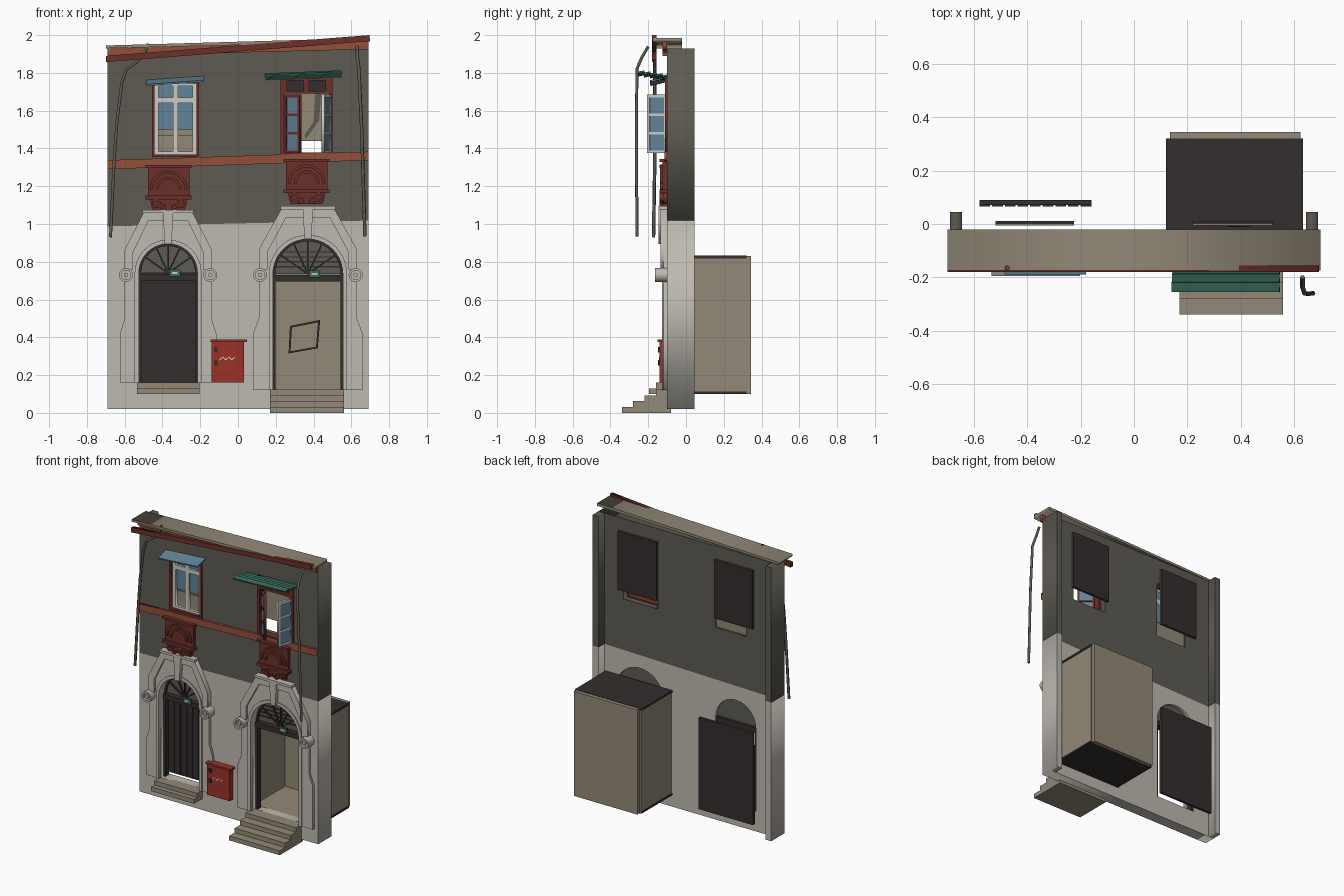
import bpy, bmesh
from math import sin, cos, pi, radians
from mathutils import Matrix, Vector

cube = bpy.data.objects.get("Cube")
if cube:
    bpy.data.objects.remove(cube, do_unlink=True)


def material(name, *rgb):
    col = [(c / 255 / 12.92 if c < 11 else ((c / 255 + 0.055) / 1.055) ** 2.4) for c in rgb] + [1]
    m = bpy.data.materials.new(name)
    m.use_nodes = True
    m.diffuse_color = col
    m.node_tree.nodes["Principled BSDF"].inputs["Base Color"].default_value = col
    return m


PALE = material("pale plaster", 190, 186, 177)
DARK = material("dark plaster", 94, 91, 82)
STONE = material("beige stone", 146, 137, 120)
WOOD = material("dark wood", 52, 46, 46)
MAROON = material("maroon", 108, 48, 42)
RUST = material("rust orange", 146, 80, 58)
RED = material("bright red", 156, 48, 40)
BLUE = material("blue glass", 98, 132, 152)
GREEN = material("green metal", 56, 104, 88)
WHITE = material("off white", 205, 203, 196)


def link(name, mesh, mat):
    ob = bpy.data.objects.new(name, mesh)
    mesh.materials.clear()
    mesh.materials.append(mat)
    bpy.context.collection.objects.link(ob)
    return ob


def box(name, x, y, z, mat, turn=None):
    """Box from (min, max) ranges, optionally turned about its centre."""
    bm = bmesh.new()
    bmesh.ops.create_cube(bm, size=1)
    for v in bm.verts:
        v.co = [c * (r[1] - r[0]) for c, r in zip(v.co, (x, y, z))]
    me = bpy.data.meshes.new(name)
    bm.to_mesh(me)
    bm.free()
    ob = link(name, me, mat)
    ob.location = [sum(r) / 2 for r in (x, y, z)]
    if turn:
        ob.rotation_euler = [radians(a) for a in turn]
    return ob


def prism(name, loops, y, mat):
    """Outline in x-z with optional holes, extruded over the y range."""
    cu = bpy.data.curves.new(name, "CURVE")
    cu.dimensions, cu.fill_mode = "2D", "BOTH"
    cu.extrude = (y[1] - y[0]) / 2
    for pts in loops:
        s = cu.splines.new("POLY")
        s.points.add(len(pts) - 1)
        s.use_cyclic_u = True
        for p, (a, b) in zip(s.points, pts):
            p.co = (a, b, 0, 1)
    tmp = bpy.data.objects.new(name, cu)
    me = bpy.data.meshes.new_from_object(tmp)
    bpy.data.objects.remove(tmp)
    bpy.data.curves.remove(cu)
    me.transform(Matrix.Translation((0, sum(y) / 2, 0)) @ Matrix.Rotation(pi / 2, 4, "X"))
    return link(name, me, mat)


def arc(cx, cz, r, a0=0, a1=180, n=20):
    return [(cx + r * cos(radians(a0 + (a1 - a0) * i / n)),
             cz + r * sin(radians(a0 + (a1 - a0) * i / n))) for i in range(n + 1)]


def circle(cx, cz, r, n=20):
    return arc(cx, cz, r, 0, 360, n)[:-1]


def rect(x0, x1, z0, z1):
    return [(x0, z0), (x1, z0), (x1, z1), (x0, z1)]


def slanted(x0, x1, lo, hi):
    return [(x0, lo[0]), (x1, lo[1]), (x1, hi[1]), (x0, hi[0])]


def rod(name, pts, r, mat):
    cu = bpy.data.curves.new(name, "CURVE")
    cu.dimensions, cu.bevel_depth, cu.bevel_resolution, cu.use_fill_caps = "3D", r, 1, True
    s = cu.splines.new("POLY")
    s.points.add(len(pts) - 1)
    for p, c in zip(s.points, pts):
        p.co = (*c, 1)
    tmp = bpy.data.objects.new(name, cu)
    me = bpy.data.meshes.new_from_object(tmp)
    bpy.data.objects.remove(tmp)
    return link(name, me, mat)


# Doorways: centre, half width, sill, arch spring, surround half widths and top
DOORS = {"left": (0.37, 0.185, 0.12, 0.735, 0.29, 0.26, 0.135, 1.09),
         "right": (-0.37, 0.155, 0.16, 0.74, 0.255, 0.23, 0.125, 1.07)}
WINDOWS = {"left": (0.23, 0.495, 1.37, 1.78), "right": (-0.45, -0.212, 1.36, 1.755)}
W, TOP = 0.69, 1.93


def split(x):
    return 1.003 + 0.022 * x


# Wall in two plaster colours, with end returns at the back
holes = [[(c - h, z)] + [(c + h, z)] + arc(c, s, h) for c, h, z, s, *_ in DOORS.values()]
prism("lower_wall", [slanted(-W, W, (0.02, 0.02), (split(-W), split(W)))] + holes, (-0.10, -0.02), PALE)
prism("upper_wall", [slanted(-W, W, (split(-W), split(W)), (TOP, TOP))]
      + [rect(*w) for w in WINDOWS.values()], (-0.10, -0.02), DARK)
for a, b in ((-W, -0.645), (0.645, W)):
    s = (split(a), split(b))
    prism("lower_end_pier", [slanted(a, b, (0.02, 0.02), s)], (-0.02, 0.045), PALE)
    prism("upper_end_pier", [slanted(a, b, s, (TOP, TOP))], (-0.02, 0.045), DARK)

# Roof slab, eaves board, gutter and string course
prism("roof_slab", [slanted(-0.7, 0.7, (1.93, 1.965), (1.945, 1.985))], (-0.175, -0.02), STONE)
prism("eaves_board", [slanted(-W, W, (1.89, 1.925), (1.93, 1.965))], (-0.125, -0.10), RUST)
prism("gutter", [slanted(-0.7, 0.695, (1.857, 1.968), (1.89, 2.0))], (-0.18, -0.155), MAROON)
prism("string_course", [slanted(-W, W, (1.29, 1.337), (1.338, 1.383))], (-0.115, -0.10), RUST)

# Door surrounds, fanlights and scrolls
for side, (c, h, z, s, wb, wu, wt, top) in DOORS.items():
    half = [(wb, z), (wb, 0.42), (wu, 0.5), (wu, 0.865), (wt, top)]

    def ring(name, outer, r, base, y):
        right = [(c + a, b) for a, b in outer]
        left = [(c - a, b) for a, b in reversed(outer)]
        prism(side + name, [right + left + [(c - r, base)] + arc(c, s, r)[::-1] + [(c + r, base)]], y, PALE)

    ring("_surround", half, h, z, (-0.118, -0.10))
    ring("_arch_trim", [(h + 0.022, z), (h + 0.022, s)] + [(x - c, y) for x, y in arc(c, s, h + 0.022, 0, 90, 10)][1:-1],
         h, z, (-0.126, -0.118))
    outer = [(wu, 0.76), (wu, 0.865), (wt, top)]
    inner = [(wu - 0.045, 0.76), (wu - 0.045, 0.85), (wt - 0.02, top - 0.055)]
    path = [(c + a, b) for a, b in outer] + [(c - a, b) for a, b in outer[::-1]]
    path += [(c - a, b) for a, b in inner] + [(c + a, b) for a, b in inner[::-1]]
    prism(side + "_hood", [path], (-0.135, -0.118), PALE)
    box(side + "_hood_cap", (c - wt - 0.01, c + wt + 0.01), (-0.145, -0.1), (top - 0.012, top + 0.005), PALE)
    prism(side + "_keystone", [slanted(c - 0.028, c + 0.028, (top, top), (top - 0.01, top - 0.01))[:2]
                               + [(c + 0.018, s + h), (c - 0.018, s + h)]], (-0.145, -0.118), PALE)
    for sx in (-1, 1):
        x = c + sx * (wu - 0.007)
        prism(side + "_scroll_rim", [circle(x, 0.73, 0.037), circle(x, 0.73, 0.025)], (-0.165, -0.1), PALE)
        prism(side + "_scroll_core", [circle(x, 0.73, 0.025)], (-0.15, -0.1), PALE)
        prism(side + "_scroll_eye", [circle(x, 0.73, 0.012)], (-0.162, -0.15), PALE)
        box(side + "_door_jamb", sorted((c + sx * h, c + sx * (h - 0.013))), (-0.07, -0.03), (z, s), WOOD)
    prism(side + "_fanlight", [arc(c, s, h)], (-0.05, -0.04), DARK)
    prism(side + "_fan_rim", [arc(c, s, h) + arc(c, s, h - 0.012)[::-1]], (-0.065, -0.05), WOOD)
    for a in (35, 65, 90, 115, 145):
        m = h / 2
        box(side + "_fan_spoke", (c + m * cos(radians(a)) - m, c + m * cos(radians(a)) + m), (-0.062, -0.05),
            (s + m * sin(radians(a)) - 0.004, s + m * sin(radians(a)) + 0.004), WOOD, (0, -a, 0))
    box(side + "_transom", (c - h, c + h), (-0.075, -0.03), (s - 0.04, s - 0.005), WOOD)
    box(side + "_number_plate", (c + 0.005, c + 0.065), (-0.085, -0.077), (s - 0.018, s + 0.018), GREEN)
    box(side + "_number_plate_mark", (c + 0.02, c + 0.05), (-0.088, -0.085), (s - 0.006, s + 0.006), WHITE)
for i in range(4):
    zz, hw = 0.77 + i * 0.026, 0.17 - i * 0.009
    box("fan_slat", (0.37 - hw, 0.37 + hw), (-0.056, -0.05), (zz, zz + 0.007), WOOD)

# Plank door set behind the right doorway
box("plank_door", (-0.58, -0.16), (0.072, 0.09), (0.12, 0.76), WOOD)
for i in range(9):
    x = -0.56 + i * 0.0475
    box("door_plank", (x - 0.02, x + 0.02), (0.066, 0.072), (0.125, 0.67), WOOD)

# Porch room behind the left doorway
for x in (0.125, 0.615):
    box("room_side", (x, x + 0.015), (-0.02, 0.32), (0.105, 0.82), STONE)
box("room_back", (0.135, 0.625), (0.32, 0.345), (0.10, 0.83), STONE)
box("room_floor", (0.14, 0.615), (-0.02, 0.32), (0.112, 0.118), STONE)
box("room_base", (0.12, 0.635), (-0.02, 0.32), (0.10, 0.112), WOOD)
box("room_roof", (0.12, 0.635), (-0.02, 0.32), (0.818, 0.832), WOOD)
prism("picture_frame", [[(0.268, 0.315), (0.422, 0.342), (0.435, 0.492), (0.275, 0.46)],
                        [(0.278, 0.326), (0.413, 0.35), (0.424, 0.48), (0.285, 0.452)]], (0.31, 0.32), WOOD)

# Steps
for i in range(4):
    box("left_step", (0.17, 0.56), (-0.34 + i * 0.06, -0.08), (i * 0.031, (i + 1) * 0.031), STONE)
for i in range(2):
    box("right_step", (-0.535, -0.203), (-0.195 + i * 0.035, -0.08), (0.10 + i * 0.03, 0.13 + i * 0.03), STONE)

# Utility cabinet
box("cabinet", (-0.14, 0.033), (-0.14, -0.10), (0.16, 0.378), RED)
box("cabinet_lid", (-0.146, 0.048), (-0.15, -0.10), (0.376, 0.388), RED)
for z in (0.265, 0.335):
    box("cabinet_lock", (-0.128, -0.108), (-0.147, -0.14), (z - 0.014, z + 0.014), WOOD)
for i in range(5):
    box("cabinet_scratch", (-0.1 + i * 0.016, -0.078 + i * 0.016), (-0.142, -0.14),
        (0.286, 0.291), WHITE, (0, 50 if i % 2 else -40, 0))

# Closed right window
x0, x1, z0, z1 = WINDOWS["right"]
xm = (x0 + x1) / 2
prism("right_window_casing", [rect(x0 - 0.006, x1 + 0.006, z0 - 0.006, z1), rect(x0 + 0.008, x1 - 0.008, z0 + 0.008, z1 - 0.01)],
      (-0.11, -0.06), MAROON)
panes = [rect(a, b, lo, hi) for a, b in ((x0 + 0.03, xm - 0.014), (xm + 0.014, x1 - 0.03))
         for lo, hi in ((z0 + 0.025, 1.64), (1.67, z1 - 0.025))]
prism("right_window_frame", [rect(x0 + 0.008, x1 - 0.008, z0 + 0.008, z1 - 0.01)] + panes, (-0.09, -0.07), WHITE)
box("right_window_glass", (x0 + 0.01, x1 - 0.01), (-0.075, -0.071), (1.50, z1 - 0.02), BLUE)

# Open left window with transom lights and two sashes
x0, x1, z0, z1 = WINDOWS["left"]
lights = [rect(a, a + 0.088, 1.705, 1.76) for a in (x0 + 0.03, x0 + 0.145)]
prism("left_window_casing", [rect(x0 - 0.006, x1 + 0.006, z0 - 0.006, z1), rect(x0 + 0.014, x1 - 0.014, z0 + 0.008, 1.69)]
      + lights, (-0.11, -0.06), MAROON)
box("left_transom_glass", (x0 + 0.02, x1 - 0.02), (-0.08, -0.075), (1.70, 1.765), WOOD)
for name, hinge, angle, frame in (("inner_sash", 0.25, -42, MAROON), ("outer_sash", 0.487, -110, WHITE)):
    gaps = [rect(0.014, 0.096, 1.39 + i * 0.097, 1.475 + i * 0.097) for i in range(3)]
    parts = [prism(name, [rect(0, 0.11, 1.375, 1.685)] + gaps, (-0.008, 0.008), frame),
             prism(name + "_glass", [rect(0.01, 0.1, 1.385, 1.675)], (-0.003, 0.003), BLUE)]
    for ob in parts:
        ob.matrix_world = Matrix.Translation((hinge, -0.10, 0)) @ Matrix.Rotation(radians(angle), 4, "Z")

# Backing boards with curtains
for side, a, b in (("left", 0.22, 0.52), ("right", -0.52, -0.225)):
    box(side + "_backing_board", (a, b), (0.0, 0.012), (1.44, 1.85), WOOD)
    box(side + "_curtain", (a, b), (-0.006, 0.0), (1.44, 1.85), STONE)
prism("curtain_fold", [[(0.41, 1.69), (0.44, 1.69), (0.43, 1.55), (0.36, 1.45), (0.35, 1.47), (0.40, 1.54)]],
      (-0.012, -0.007), DARK)
box("right_curtain_end", (-0.45, -0.21), (-0.04, -0.034), (1.36, 1.47), STONE)

# Awnings
box("right_awning", (-0.487, -0.18), (-0.19, -0.09), (1.753, 1.763), BLUE, (14, -4, 0))
for i in range(5):
    y = -0.255 + i * 0.032
    z = 1.797 - i * 0.005
    box("left_awning_slat", (0.14 + i * 0.002, 0.547), (y, y + 0.036), (z - 0.005, z + 0.005), GREEN, (12, -2.2, 0))

# Carved plaques under the windows
for side, x, z in (("left", 0.363, 1.345), ("right", -0.367, 1.312)):
    box(side + "_plaque", (x - 0.11, x + 0.11), (-0.125, -0.10), (z - 0.18, z), MAROON)
    box(side + "_plaque_cornice", (x - 0.122, x + 0.122), (-0.14, -0.10), (z - 0.016, z), MAROON)
    box(side + "_plaque_ledge", (x - 0.122, x + 0.122), (-0.14, -0.10), (z - 0.182, z - 0.162), MAROON)
    for r in (0.1, 0.068):
        prism(side + "_plaque_arch", [arc(x, z - 0.13, r) + arc(x, z - 0.13, r - 0.015)[::-1]], (-0.138, -0.12), MAROON)
    prism(side + "_plaque_bracket", [[(x - 0.1, z - 0.18), (x - 0.085, z - 0.24), (x + 0.085, z - 0.24), (x + 0.1, z - 0.18)]],
          (-0.12, -0.10), MAROON)
    for k in (-1, 1):
        for dx, dz, r in ((0.065, 0.205, 0.024), (0.03, 0.222, 0.018)):
            prism(side + "_plaque_curl", [circle(x + k * dx, z - dz, r, 14), circle(x + k * dx, z - dz, r / 2, 14)],
                  (-0.14, -0.12), MAROON)

# Downpipes
rod("right_downpipe", [(-0.475, -0.165, 1.955), (-0.49, -0.165, 1.915), (-0.535, -0.165, 1.86), (-0.59, -0.165, 1.82),
                       (-0.615, -0.165, 1.75), (-0.64, -0.165, 1.55), (-0.655, -0.165, 1.35), (-0.675, -0.172, 0.93)], 0.009, DARK)
rod("left_downpipe", [(0.632, -0.2, 1.94), (0.632, -0.235, 1.88), (0.64, -0.26, 1.82), (0.655, -0.262, 1.5), (0.672, -0.26, 0.935)], 0.009, DARK)
